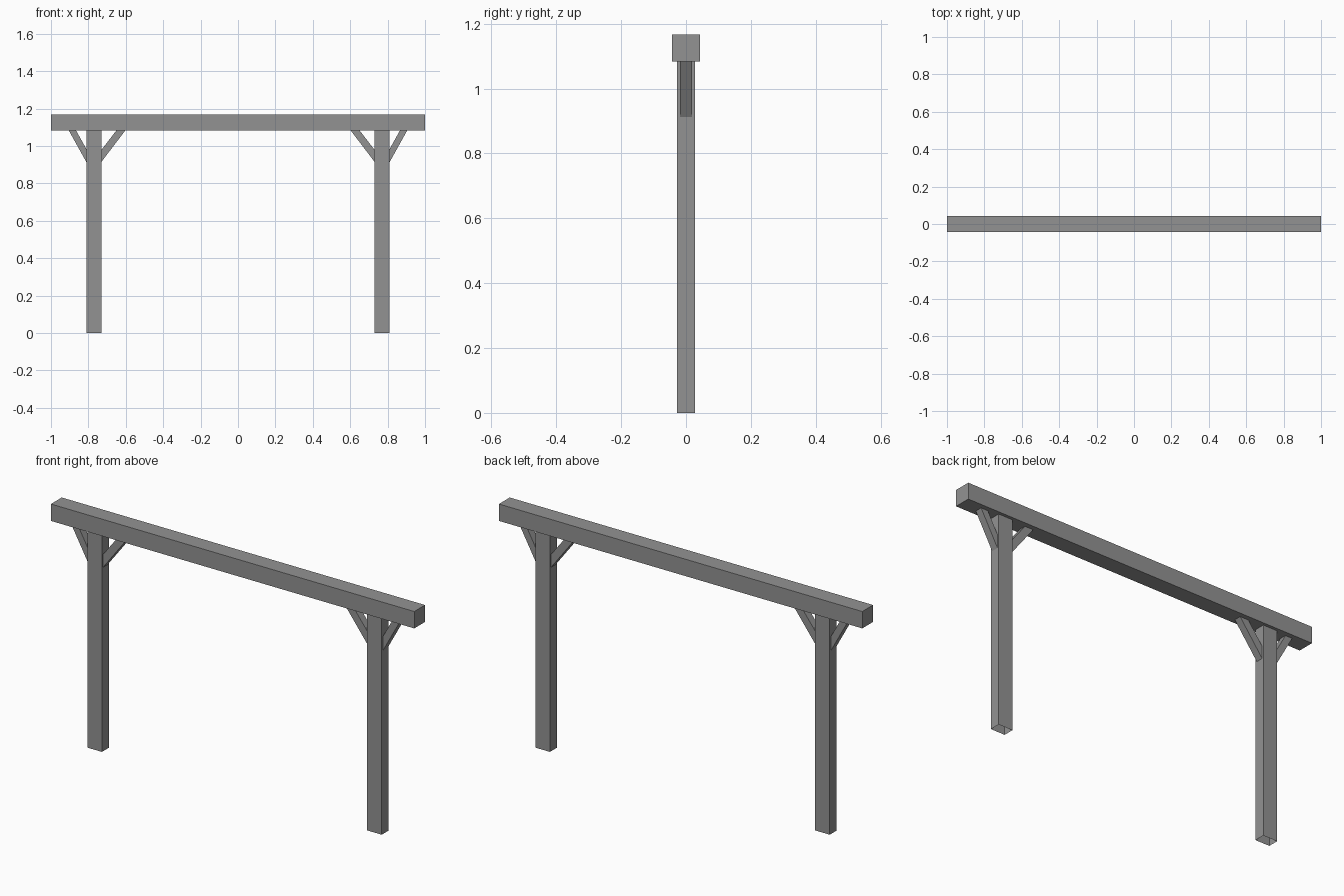
import bpy
import bmesh

cube = bpy.data.objects.get("Cube")
if cube:
    bpy.data.objects.remove(cube, do_unlink=True)

# Single grey finish
grey = bpy.data.materials.new("weathered_grey")
grey.use_nodes = True
colour = (0.29, 0.29, 0.29, 1)
grey.diffuse_color = colour
grey.node_tree.nodes["Principled BSDF"].inputs["Base Color"].default_value = colour


def prism(name, profile, half_depth, mirrored=False, open_bottom=False):
    """Extrude an (x, z) outline along y, optionally mirrored across x."""
    bm = bmesh.new()
    front = bm.faces.new([bm.verts.new((x, -half_depth, z)) for x, z in profile])
    result = bmesh.ops.extrude_face_region(bm, geom=[front], use_keep_orig=True)
    for v in result["geom"]:
        if isinstance(v, bmesh.types.BMVert):
            v.co.y = half_depth
    bmesh.ops.recalc_face_normals(bm, faces=bm.faces[:])
    if open_bottom:
        under = [f for f in bm.faces if f.normal.z < -0.9]
        bmesh.ops.delete(bm, geom=under, context='FACES_ONLY')
    mesh = bpy.data.meshes.new(name)
    bm.to_mesh(mesh)
    bm.free()
    mesh.materials.append(grey)
    obj = bpy.data.objects.new(name, mesh)
    bpy.context.collection.objects.link(obj)
    if mirrored:
        mirror = obj.modifiers.new("mirror", 'MIRROR')
        mirror.use_mirror_merge = False
    return obj


def rect(x0, x1, z0, z1):
    return [(x0, z0), (x1, z0), (x1, z1), (x0, z1)]


beam_low, beam_top = 1.083, 1.167
post_in, post_out = 0.73, 0.81

# Top beam and the two posts
prism("top_beam", rect(-1, 1, beam_low, beam_top), 0.0425)
prism("posts", rect(post_in, post_out, 0, beam_low), 0.027, True, True)

# Diagonal braces, cut flush to the post and the beam
prism("outer_braces", [(post_out, 0.912), (0.905, beam_low),
                       (0.866, beam_low), (post_out, 0.982)], 0.0185, True)
prism("inner_braces", [(post_in, 0.915), (0.602, beam_low),
                       (0.65, beam_low), (post_in, 0.979)], 0.0185, True)
